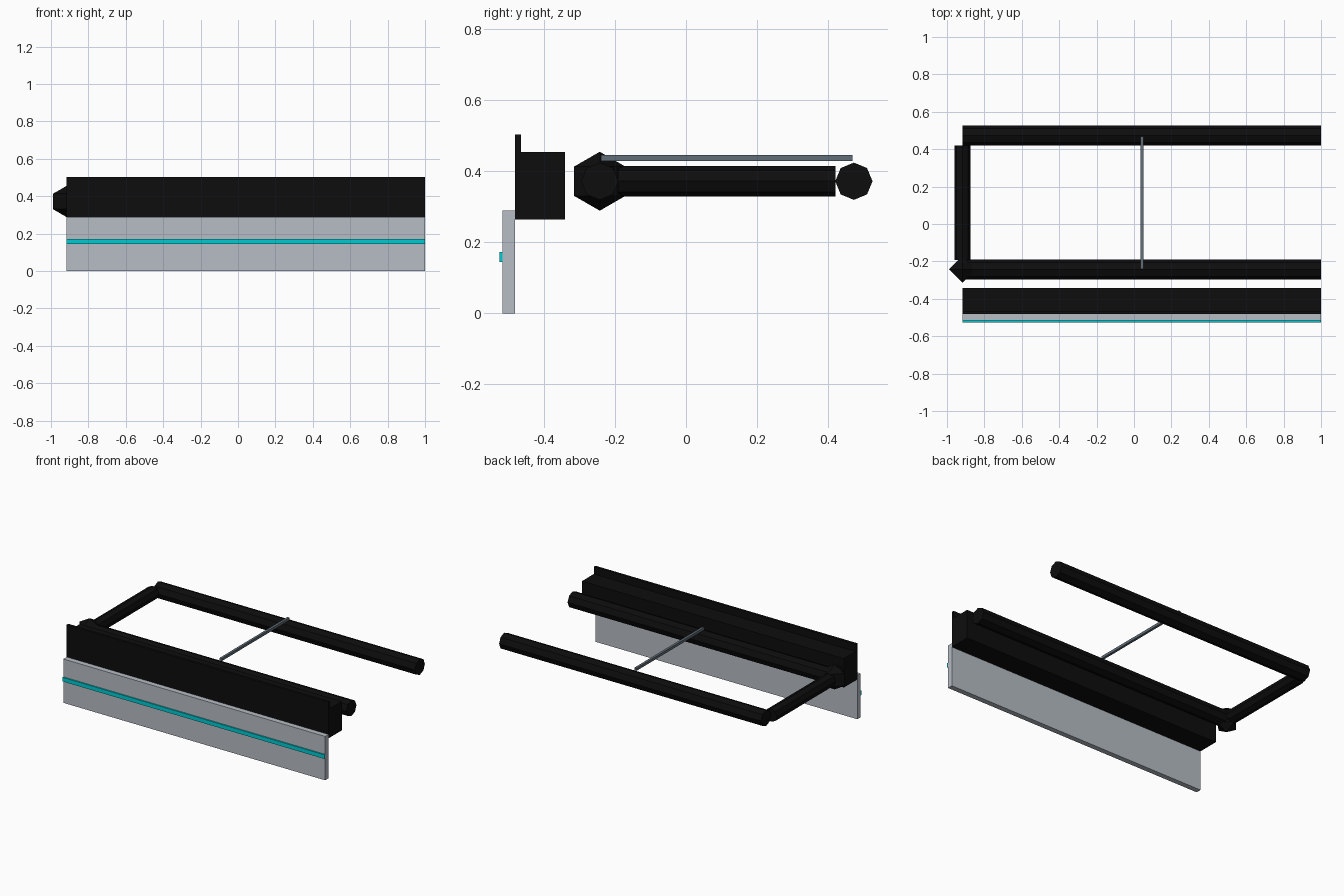
import bpy
import math

if "Cube" in bpy.data.objects:
    bpy.data.objects.remove(bpy.data.objects["Cube"])

X0, X1 = -0.917, 1.0      # shared left and right ends of the long parts
TUBE_Z = 0.372
FRONT_Y, BACK_Y = -0.243, 0.473


def material(name, rgb):
    m = bpy.data.materials.new(name)
    m.diffuse_color = (*rgb, 1.0)
    m.use_nodes = True
    m.node_tree.nodes["Principled BSDF"].inputs["Base Color"].default_value = m.diffuse_color
    return m


BLACK = material("black", (0.004, 0.004, 0.004))
PANEL = material("pale grey", (0.47, 0.51, 0.56))
CYAN = material("cyan", (0.0, 0.60, 0.65))
STEEL = material("steel grey", (0.12, 0.155, 0.185))


def finish(name, mat):
    ob = bpy.context.object
    ob.name = name
    ob.data.materials.append(mat)
    return ob


def box(name, mat, x, y, z):
    """Box from (min, max) ranges on each axis."""
    bpy.ops.mesh.primitive_cube_add(size=1, location=[(a + b) / 2 for a, b in (x, y, z)])
    bpy.context.object.scale = [b - a for a, b in (x, y, z)]
    bpy.ops.object.transform_apply(location=False, rotation=False, scale=True)
    return finish(name, mat)


def tube(name, mat, radius, length, location, rotation):
    """Eight-sided flat-shaded tube."""
    bpy.ops.mesh.primitive_cylinder_add(vertices=8, radius=radius, depth=length,
                                        location=location, rotation=rotation)
    return finish(name, mat)


# Front panel with its light strip
box("front_panel", PANEL, (X0, X1), (-0.517, -0.482), (0.0, 0.29))
box("light_strip", CYAN, (X0, X1), (-0.526, -0.517), (0.145, 0.172))

# Beam behind the panel, with a taller face plate
box("face_plate", BLACK, (X0, X1), (-0.482, -0.465), (0.264, 0.503))
box("beam", BLACK, (X0, X1), (-0.465, -0.341), (0.264, 0.455))

# Long rails
for name, y in (("front_rail", FRONT_Y), ("back_rail", BACK_Y)):
    tube(name, BLACK, 0.0525, X1 - X0, ((X0 + X1) / 2, y, TUBE_Z), (0, math.pi / 2, 0))

# Side rail joining the long rails
tube("side_rail", BLACK, 0.0435, 0.613, (X0, 0.1145, TUBE_Z), (math.pi / 2, 0, 0))

# Octahedral corner joint
bpy.ops.mesh.primitive_uv_sphere_add(segments=4, ring_count=2, radius=0.083,
                                     location=(X0, FRONT_Y, TUBE_Z))
finish("corner_joint", BLACK)

# Thin cross bar resting on the rails
box("cross_bar", STEEL, (0.034, 0.050), (-0.24, 0.469), (0.429, 0.446))
